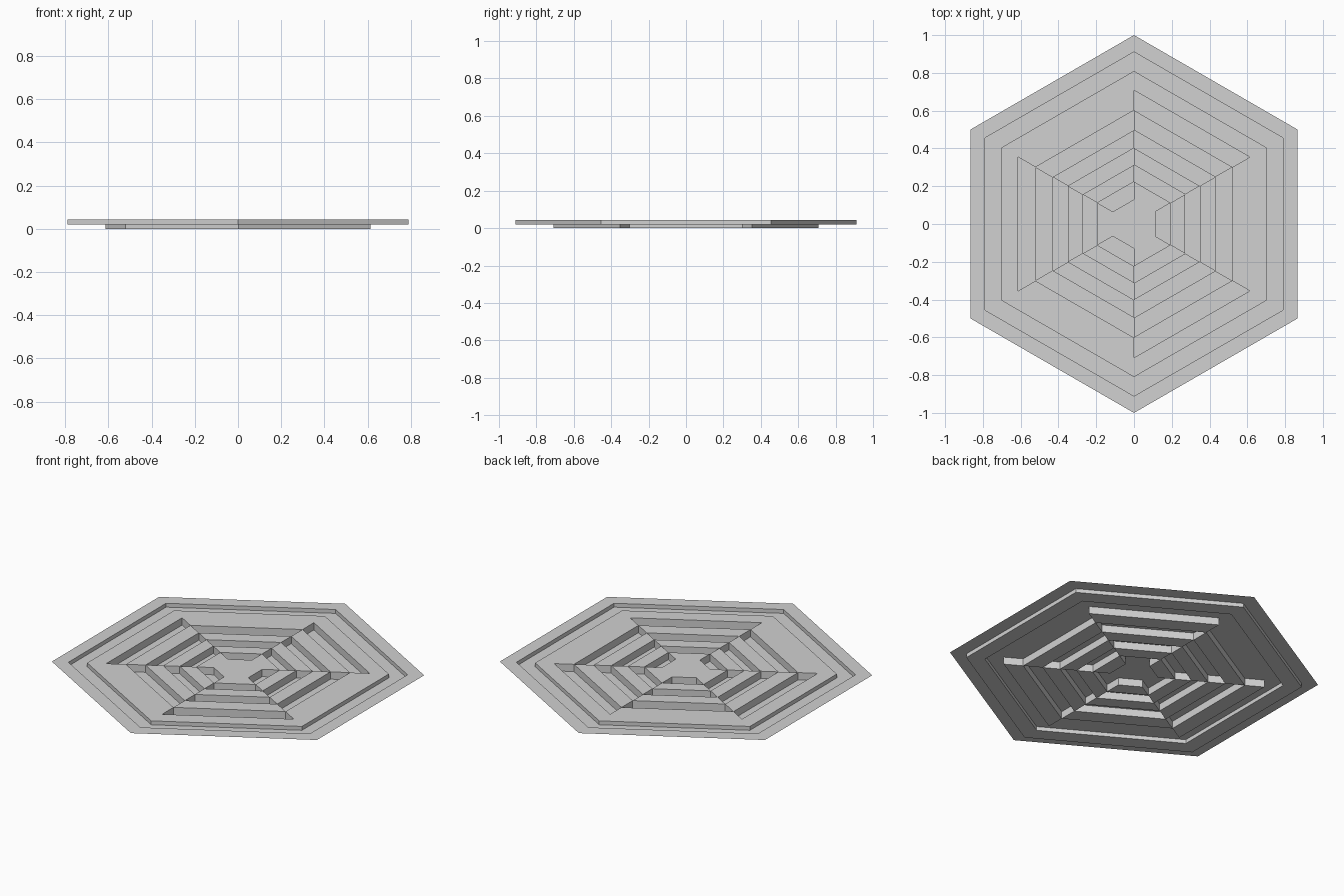
import bpy
import bmesh
import math
from mathutils import Vector

cube = bpy.data.objects.get("Cube")
if cube:
    bpy.data.objects.remove(cube, do_unlink=True)

TOP, MIDDLE, BOTTOM = 0.043, 0.02, 0.0
RADII = [0, 0.13, 0.224, 0.313, 0.402, 0.497, 0.602, 0.708, 0.81, 0.911, 1]
BANDS = len(RADII) - 1
OUTER_GROOVE = BANDS - 2


def height(sector, band):
    """Level of one band: a shallow outer ring groove, then deep grooves staggered by sector."""
    if band == OUTER_GROOVE:
        return MIDDLE
    if 0 < band < OUTER_GROOVE - 1 and band % 2 == sector % 2:
        return BOTTOM
    return TOP


def point(corner, ring, z):
    angle = math.radians(30 + 60 * corner)
    return Vector((RADII[ring] * math.cos(angle), RADII[ring] * math.sin(angle), z))


def add_face(bm, points, facing):
    face = bm.faces.new([bm.verts.new(p) for p in points])
    face.normal_update()
    if face.normal.dot(facing) < 0:
        face.normal_flip()


def add_wall(bm, a, b, z_a, z_b, towards_b):
    """Vertical wall between two levels, facing the lower one."""
    if z_a == z_b:
        return
    points = [Vector((p.x, p.y, z)) for p, z in ((a, z_a), (b, z_a), (b, z_b), (a, z_b))]
    add_face(bm, points, towards_b if z_a > z_b else -towards_b)


bm = bmesh.new()
up = Vector((0, 0, 1))
for sector in range(6):
    middle = math.radians(60 * (sector + 1))
    outward = Vector((math.cos(middle), math.sin(middle), 0))
    side = math.radians(30 + 60 * (sector + 1))
    sideways = Vector((-math.sin(side), math.cos(side), 0))
    for band in range(BANDS):
        z = height(sector, band)
        # Flat floor or ridge
        corners = [point(sector, band, z), point(sector, band + 1, z),
                   point(sector + 1, band + 1, z), point(sector + 1, band, z)]
        add_face(bm, corners if band else corners[:3], up)
        # Step to the next band outward
        if band + 1 < BANDS:
            add_wall(bm, corners[1], corners[2], z, height(sector, band + 1), outward)
        # Step to the neighbouring sector
        add_wall(bm, corners[3], corners[2], z, height(sector + 1, band), sideways)

bmesh.ops.remove_doubles(bm, verts=bm.verts, dist=0.0001)
mesh = bpy.data.meshes.new("grooved_hexagon_plate")
bm.to_mesh(mesh)
bm.free()

# Plain grey sheet
grey = bpy.data.materials.new("light grey")
grey.use_nodes = True
colour = (0.64, 0.64, 0.64, 1)
grey.diffuse_color = colour
grey.node_tree.nodes["Principled BSDF"].inputs["Base Color"].default_value = colour
mesh.materials.append(grey)
plate = bpy.data.objects.new("grooved_hexagon_plate", mesh)
bpy.context.collection.objects.link(plate)
